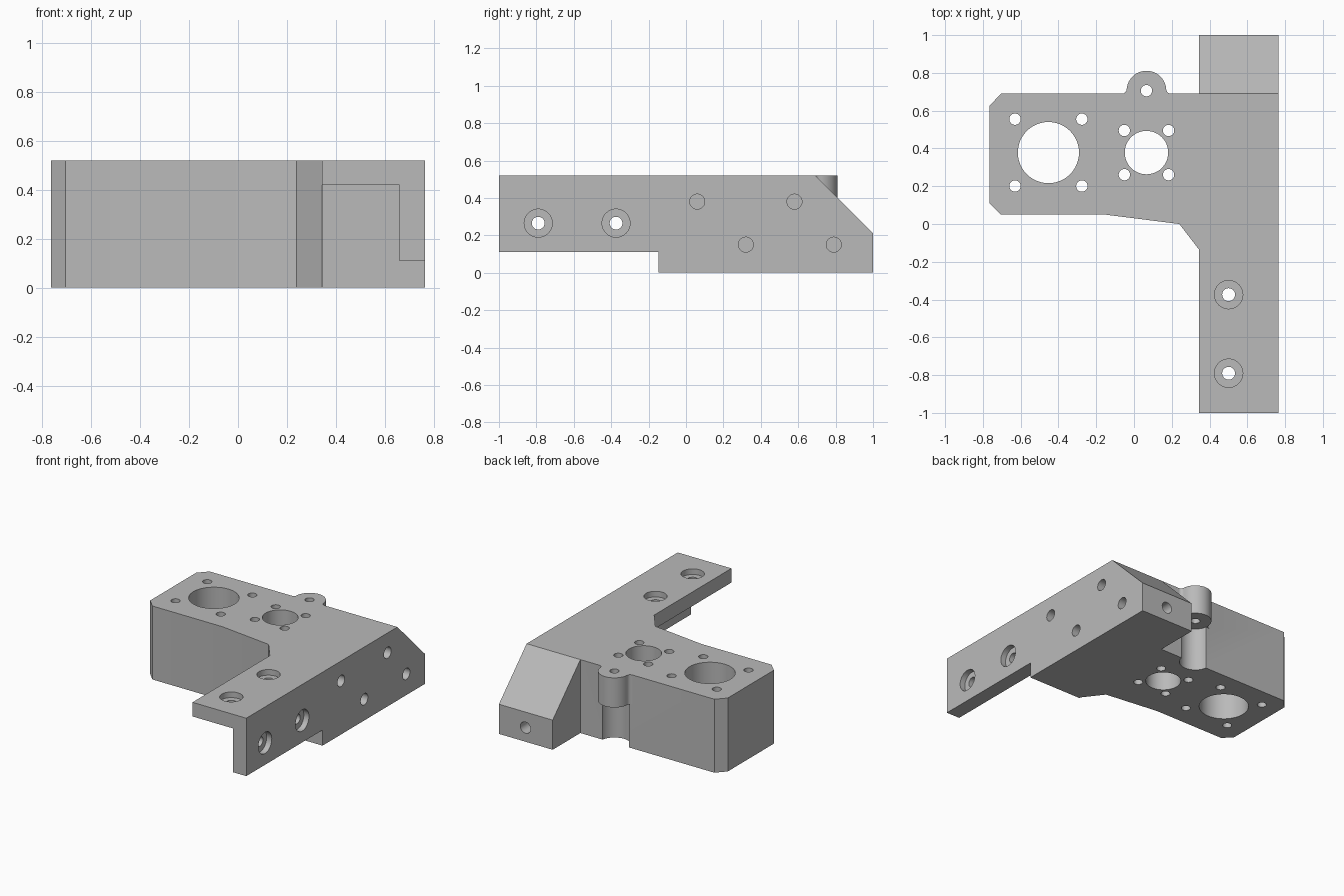
import bpy, bmesh, math
from mathutils import Matrix, Vector

cube = bpy.data.objects.get("Cube")
if cube:
    bpy.data.objects.remove(cube, do_unlink=True)

HEIGHT = 0.52
# Each axis maps profile (u, v) and extrusion w to the model's x, y, z
AXES = {
    "x": Matrix(((0, 0, 1), (1, 0, 0), (0, 1, 0))),
    "y": Matrix(((1, 0, 0), (0, 0, 1), (0, 1, 0))),
    "z": Matrix.Identity(3),
}


def prism(name, outline, low, high, axis="z"):
    """Extrude a closed outline between two levels along an axis."""
    bm = bmesh.new()
    frame = AXES[axis]
    rings = [[bm.verts.new(frame @ Vector((u, v, w))) for u, v in outline]
             for w in (low, high)]
    bm.faces.new(reversed(rings[0]))
    bm.faces.new(rings[1])
    count = len(outline)
    for i in range(count):
        j = (i + 1) % count
        bm.faces.new((rings[0][i], rings[0][j], rings[1][j], rings[1][i]))
    bmesh.ops.recalc_face_normals(bm, faces=bm.faces)
    mesh = bpy.data.meshes.new(name)
    bm.to_mesh(mesh)
    bm.free()
    obj = bpy.data.objects.new(name, mesh)
    bpy.context.collection.objects.link(obj)
    return obj


def arc(cx, cy, radius, start, end, steps):
    angles = [math.radians(start + (end - start) * i / steps) for i in range(steps + 1)]
    return [(cx + radius * math.cos(a), cy + radius * math.sin(a)) for a in angles]


def combine(target, tool, operation):
    """Apply a boolean to the target and discard the tool."""
    tool.hide_render = True
    mod = target.modifiers.new(operation.title(), "BOOLEAN")
    mod.operation = operation
    mod.solver = "EXACT"
    mod.object = tool
    bpy.context.view_layer.objects.active = target
    bpy.ops.object.modifier_apply(modifier=mod.name)
    bpy.data.objects.remove(tool, do_unlink=True)


def drill(target, u, v, radius, low, high, axis="z"):
    circle = arc(u, v, radius, 0, 360, 48)[:-1]
    combine(target, prism("hole_cutter", circle, low, high, axis), "DIFFERENCE")


# Long side rail: stepped underneath, sloped at the back
side = [(-1, 0.11), (-0.147, 0.11), (-0.147, 0), (1, 0), (1, 0.21), (0.69, HEIGHT), (-1, HEIGHT)]
bracket = prism("mounting_bracket", side, 0.344, 0.765, "x")

# Hollow the front arm into an angle section
hollow = [(0.2, -1.2), (0.66, -1.2), (0.66, -0.147), (0.2, -0.147)]
combine(bracket, prism("arm_hollow", hollow, -0.1, 0.42), "DIFFERENCE")

# Body block with clipped left corners and a tapered inner corner
plan = [(-0.765, 0.11), (-0.705, 0.05), (-0.155, 0.05), (0.24, 0), (0.344, -0.135),
        (0.5, -0.1), (0.5, 0.6), (0.344, 0.69), (-0.705, 0.69), (-0.765, 0.625)]
body = prism("body_block", plan, 0, HEIGHT)

# Screw groove in the back wall, below the lug
LUG_X, LUG_Y, LUG_R, LUG_Z, FILLET = 0.066, 0.706, 0.105, 0.31, 0.025
drill(body, LUG_X, LUG_Y, LUG_R, -0.1, LUG_Z)
combine(bracket, body, "UNION")

# Rounded lug with filleted roots
rise = 0.69 + FILLET - LUG_Y
reach = math.sqrt((LUG_R + FILLET) ** 2 - rise ** 2)
tilt = math.degrees(math.atan2(rise, reach))
right = arc(LUG_X + reach, 0.69 + FILLET, FILLET, 270, 180 + tilt, 6)
crown = arc(LUG_X, LUG_Y, LUG_R, tilt, 180 - tilt, 30)
left = [(2 * LUG_X - x, y) for x, y in reversed(right)]
root = [(LUG_X - LUG_R, 0.57), (LUG_X + LUG_R, 0.57)]
combine(bracket, prism("lug", root + right + crown[1:-1] + left, LUG_Z, HEIGHT), "UNION")
drill(bracket, LUG_X, LUG_Y, 0.03, -0.1, 0.7)

# Two vertical bores, each with four screw holes around it
for x, radius, dx, dy in ((-0.453, 0.162, 0.177, 0.177), (0.066, 0.115, 0.117, 0.117)):
    drill(bracket, x, 0.378, radius, -0.1, 0.7)
    for sx in (-1, 1):
        for sy in (-1, 1):
            drill(bracket, x + sx * dx, 0.378 + sy * dy, 0.03, -0.1, 0.7)

# Counterbored holes in the arm's top and side plates
for y in (-0.79, -0.374):
    drill(bracket, 0.501, y, 0.034, 0.3, 0.7)
    drill(bracket, 0.501, y, 0.075, HEIGHT - 0.04, 0.7)
    drill(bracket, y, 0.265, 0.034, 0.6, 0.9, "x")
    drill(bracket, y, 0.265, 0.075, 0.725, 0.9, "x")

# Blind holes in the side and the back end
for y, z in ((0.06, 0.38), (0.32, 0.15), (0.58, 0.38), (0.79, 0.15)):
    drill(bracket, y, z, 0.04, 0.54, 0.9, "x")
drill(bracket, 0.557, 0.1, 0.04, 0.84, 1.1, "y")

# Single grey finish
grey = bpy.data.materials.new("plain_grey")
grey.use_nodes = True
colour = (0.49, 0.49, 0.49, 1)
grey.diffuse_color = colour
grey.node_tree.nodes["Principled BSDF"].inputs["Base Color"].default_value = colour
bracket.data.materials.clear()
bracket.data.materials.append(grey)
for face in bracket.data.polygons:
    face.material_index = 0

bpy.ops.object.select_all(action="DESELECT")
bracket.select_set(True)
bpy.context.view_layer.objects.active = bracket
bpy.ops.object.shade_smooth_by_angle(angle=math.radians(30))
